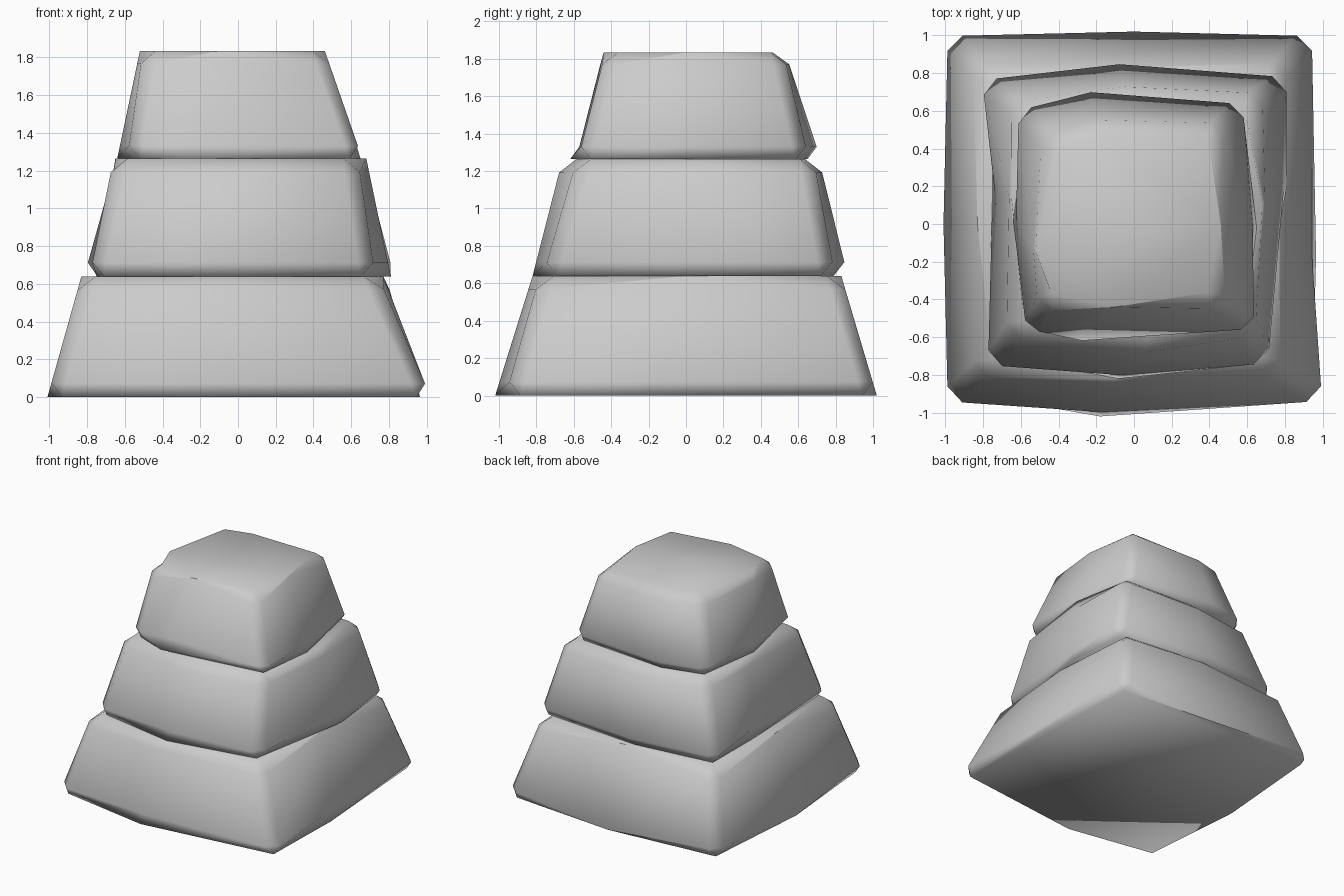
import bpy, bmesh

if "Cube" in bpy.data.objects:
    bpy.data.objects.remove(bpy.data.objects["Cube"])


def stone_block(name, z0, z1, low, high, bevel):
    """Hewn block: two 8-point outlines (corner, mid, ... from front left), chamfered box edges."""
    bm = bmesh.new()
    a = [bm.verts.new((x, y, z0)) for x, y in low]
    b = [bm.verts.new((x, y, z1)) for x, y in high]
    bm.faces.new(a[::-1])
    bm.faces.new(b)
    for i in range(8):
        j = (i + 1) % 8
        bm.faces.new((a[i], a[j], b[j], b[i]))
    # Chamfer the rims and the four corner edges, not the side midlines
    edges = [bm.edges.get((r[i], r[(i + 1) % 8])) for r in (a, b) for i in range(8)]
    edges += [bm.edges.get((a[i], b[i])) for i in range(0, 8, 2)]
    bmesh.ops.bevel(bm, geom=edges, offset=bevel, offset_type='OFFSET',
                    segments=1, profile=0.5, affect='EDGES')
    bmesh.ops.recalc_face_normals(bm, faces=bm.faces)
    for f in bm.faces:
        f.smooth = True
    me = bpy.data.meshes.new(name)
    bm.to_mesh(me)
    bm.free()
    ob = bpy.data.objects.new(name, me)
    bpy.context.collection.objects.link(ob)
    return ob


# Bottom block
stone_block("lower_block", 0.0, 0.64,
            [(-1.01, -.96), (-.18, -1.02), (1.03, -.96), (.965, -.17),
             (.965, 1.02), (0, 1.02), (-1.01, 1.02), (-1.01, 0)],
            [(-.83, -.79), (-.1, -.82), (.74, -.78), (.77, 0),
             (.785, .83), (0, .83), (-.83, .83), (-.83, 0)], 0.077)

# Middle block
stone_block("middle_block", 0.64, 1.265,
            [(-.79, -.77), (-.08, -.82), (.72, -.76), (.81, .2),
             (.83, .79), (-.08, .865), (-.83, .78), (-.75, .17)],
            [(-.66, -.58), (.08, -.66), (.63, -.57), (.68, .1),
             (.66, .68), (-.05, .71), (-.62, .63), (-.65, .14)], 0.075)

# Top block
stone_block("upper_block", 1.265, 1.835,
            [(-.58, -.60), (-.28, -.55), (.66, -.58), (.65, -.02),
             (.59, .65), (-.23, .72), (-.63, .62), (-.64, .02)],
            [(-.50, -.44), (-.1, -.44), (.46, -.43), (.46, 0),
             (.46, .52), (-.2, .53), (-.47, .46), (-.52, -.15)], 0.068)
